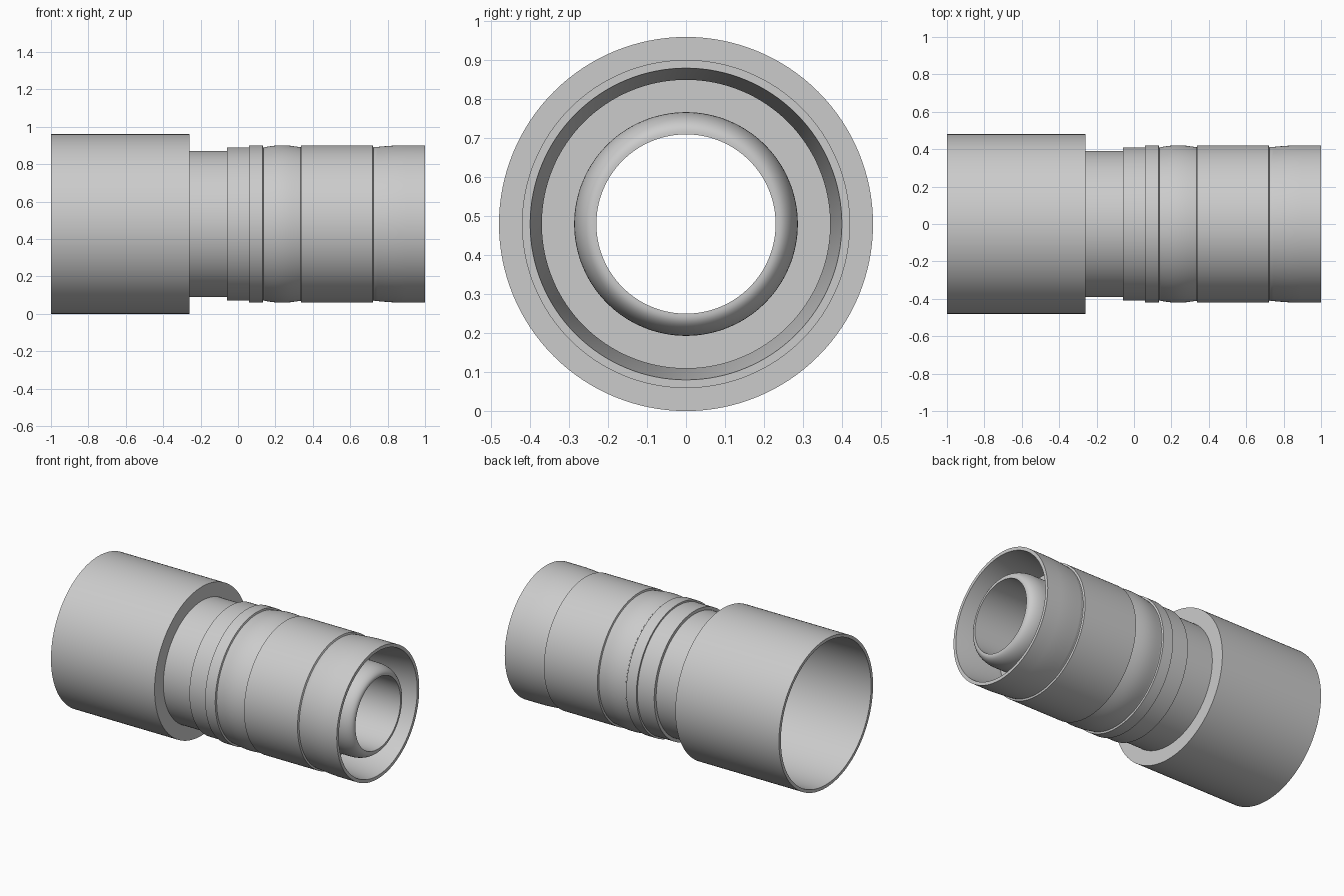
import bpy, bmesh, math

if "Cube" in bpy.data.objects:
    bpy.data.objects.remove(bpy.data.objects["Cube"])

SEGS = 128
AXIS_Z = 0.48


def lathe(name, profile):
    """Revolve (x, radius) points around the horizontal axis."""
    bm = bmesh.new()
    rings = []
    for x, r in profile:
        rings.append([bm.verts.new((x,
                                    r * math.cos(2 * math.pi * j / SEGS),
                                    AXIS_Z + r * math.sin(2 * math.pi * j / SEGS)))
                      for j in range(SEGS)])
    for a, b in zip(rings, rings[1:]):
        for j in range(SEGS):
            k = (j + 1) % SEGS
            bm.faces.new((a[j], a[k], b[k], b[j]))
    mesh = bpy.data.meshes.new(name)
    bm.to_mesh(mesh)
    bm.free()
    ob = bpy.data.objects.new(name, mesh)
    bpy.context.collection.objects.link(ob)
    bpy.ops.object.select_all(action='DESELECT')
    ob.select_set(True)
    bpy.context.view_layer.objects.active = ob
    bpy.ops.object.shade_smooth_by_angle(angle=math.radians(25))
    return ob


def arch(x0, x1, r0, height, t0=0.0, t1=1.0, n=12):
    """Points of a shallow sine arch between x0 and x1."""
    pts = []
    for i in range(n + 1):
        t = i / n
        s = math.sin(math.pi * (t0 + (t1 - t0) * t))
        pts.append((x0 + (x1 - x0) * t, r0 + height * s))
    return pts


# Wide hollow socket: floor, bore wall, rim, outside, shoulder
lathe("socket", [(-0.28, 0.23), (-0.28, 0.45), (-1, 0.46), (-1, 0.48),
                 (-0.26, 0.48), (-0.26, 0.39)])

# Neck with stepped collars
lathe("neck_collars", [(-0.26, 0.39), (-0.06, 0.39), (-0.06, 0.41),
                       (0.06, 0.41), (0.06, 0.421), (0.132, 0.421),
                       (0.135, 0.41), (0.142, 0.41)])

# Sleeve: crimped bulge, straight band, flared lip, open recess
sleeve = arch(0.142, 0.33, 0.411, 0.01)
sleeve += [(0.335, 0.41), (0.338, 0.421), (0.72, 0.421), (0.724, 0.41), (0.73, 0.41)]
sleeve += arch(0.732, 0.9, 0.411, 0.01, 0, 0.5)
sleeve += [(1, 0.421), (1, 0.40), (0.73, 0.37), (0.70, 0.37), (0.70, 0.287)]
lathe("sleeve", sleeve)

# Inner tube with rounded nose and through bore
nose = [(0.90 + 0.10 * math.sin(a), 0.237 + 0.05 * math.cos(a))
        for a in (i * math.pi / 24 for i in range(13))]
lathe("inner_tube", [(0.70, 0.287)] + nose + [(1, 0.23), (-0.28, 0.23)])
